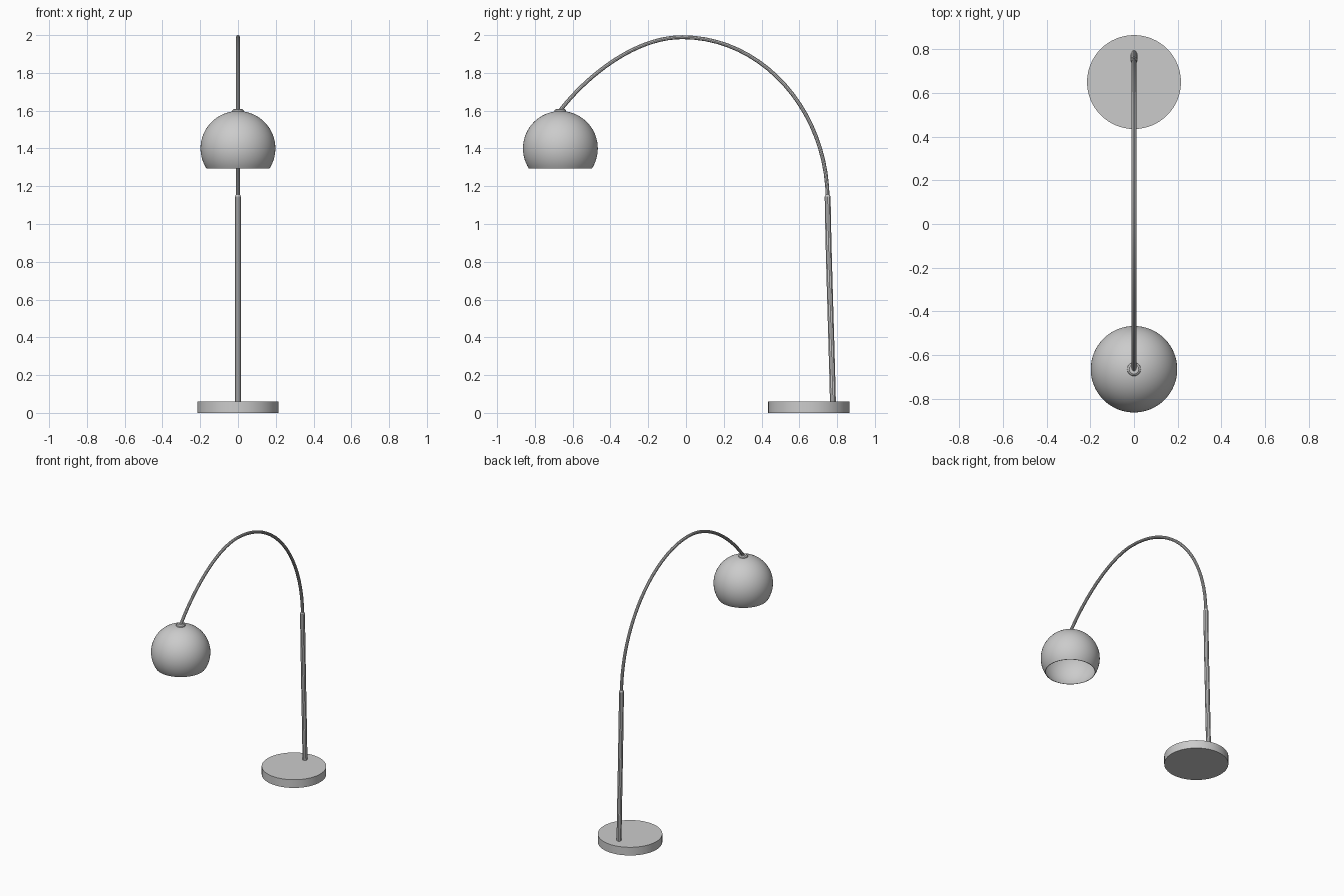
import bpy, bmesh, math
from mathutils import Vector

cube = bpy.data.objects.get("Cube")
if cube:
    bpy.data.objects.remove(cube, do_unlink=True)

grey = bpy.data.materials.new("light grey metal")
grey.use_nodes = True
grey.diffuse_color = (0.6, 0.6, 0.6, 1)
grey.node_tree.nodes["Principled BSDF"].inputs["Base Color"].default_value = (0.6, 0.6, 0.6, 1)


def smooth(obj, angle=35):
    bpy.ops.object.select_all(action='DESELECT')
    obj.select_set(True)
    bpy.context.view_layer.objects.active = obj
    bpy.ops.object.shade_smooth_by_angle(angle=math.radians(angle))


def lathe(name, profile, center, steps=64):
    """Spin a (radius, z) profile around a vertical axis at center (x, y)."""
    bm = bmesh.new()
    verts = [bm.verts.new((r, 0, z)) for r, z in profile]
    edges = [bm.edges.new(pair) for pair in zip(verts, verts[1:])]
    bmesh.ops.spin(bm, geom=verts + edges, cent=(0, 0, 0), axis=(0, 0, 1),
                   angle=math.tau, steps=steps)
    bmesh.ops.remove_doubles(bm, verts=bm.verts, dist=0.0005)
    bmesh.ops.recalc_face_normals(bm, faces=bm.faces)
    mesh = bpy.data.meshes.new(name)
    bm.to_mesh(mesh)
    bm.free()
    mesh.materials.append(grey)
    obj = bpy.data.objects.new(name, mesh)
    obj.location = (*center, 0)
    bpy.context.collection.objects.link(obj)
    smooth(obj)
    return obj


def tube(name, points, radius):
    """Round tube along Bezier points given as (left handle, point, right handle) in (y, z)."""
    curve = bpy.data.curves.new(name, 'CURVE')
    curve.dimensions = '3D'
    curve.bevel_depth = radius
    curve.bevel_resolution = 3
    curve.resolution_u = 20
    curve.use_fill_caps = True
    curve.materials.append(grey)
    spline = curve.splines.new('BEZIER')
    spline.bezier_points.add(len(points) - 1)
    for p, (left, co, right) in zip(spline.bezier_points, points):
        p.handle_left_type = p.handle_right_type = 'FREE'
        p.handle_left, p.co, p.handle_right = (Vector((0, *v)) for v in (left, co, right))
    obj = bpy.data.objects.new(name, curve)
    bpy.context.collection.objects.link(obj)
    bpy.ops.object.select_all(action='DESELECT')
    obj.select_set(True)
    bpy.context.view_layer.objects.active = obj
    bpy.ops.object.convert(target='MESH')
    smooth(bpy.context.object)


# Heavy round base
lathe("base", [(0, 0), (0.215, 0), (0.215, 0.06), (0, 0.06)], (0, 0.65))

# Leaning lower pole, with a short tapered collar where the arm slides in
foot, head = (0.778, 0.05), (0.75, 1.145)
bend = (0.752, 0.9)
tube("lower_pole", [(foot, foot, (0.77, 0.4)), (bend, head, head)], 0.0165)
lathe("pole_collar", [(0, 1.14), (0.0165, 1.14), (0.012, 1.153), (0, 1.153)], (0, 0.75), 16)

# Arched arm from the pole over to the shade
tip, top, root = (-0.667, 1.60), (-0.02, 1.989), (0.75, 1.13)
tube("arched_arm", [
    (tip, tip, (-0.537, 1.77)),
    ((-0.28, 1.989), top, (0.405, 1.989)),
    ((0.748, 1.6), root, root),
], 0.0108)

# Thin dome shade, open underneath
radius, middle, wall = 0.198, 1.40, 0.004
rim, crown = math.asin(-0.105 / radius), math.radians(80)


def arc(r, count=24):
    angles = [rim + (crown - rim) * i / count for i in range(count + 1)]
    return [(r * math.cos(a), middle + r * math.sin(a)) for a in angles]


outer, inner = arc(radius), arc(radius - wall)
inner[0] = (inner[0][0], outer[0][1])
lathe("lamp_shade", [(0, middle + radius - wall)] + inner[::-1] + outer
      + [(0, middle + radius)], (0, -0.665))

# Small cap where the arm meets the shade
lathe("shade_cap", [(0, 1.59), (0.032, 1.59), (0.03, 1.603), (0.022, 1.609), (0, 1.609)],
      (0, -0.665), 24)
